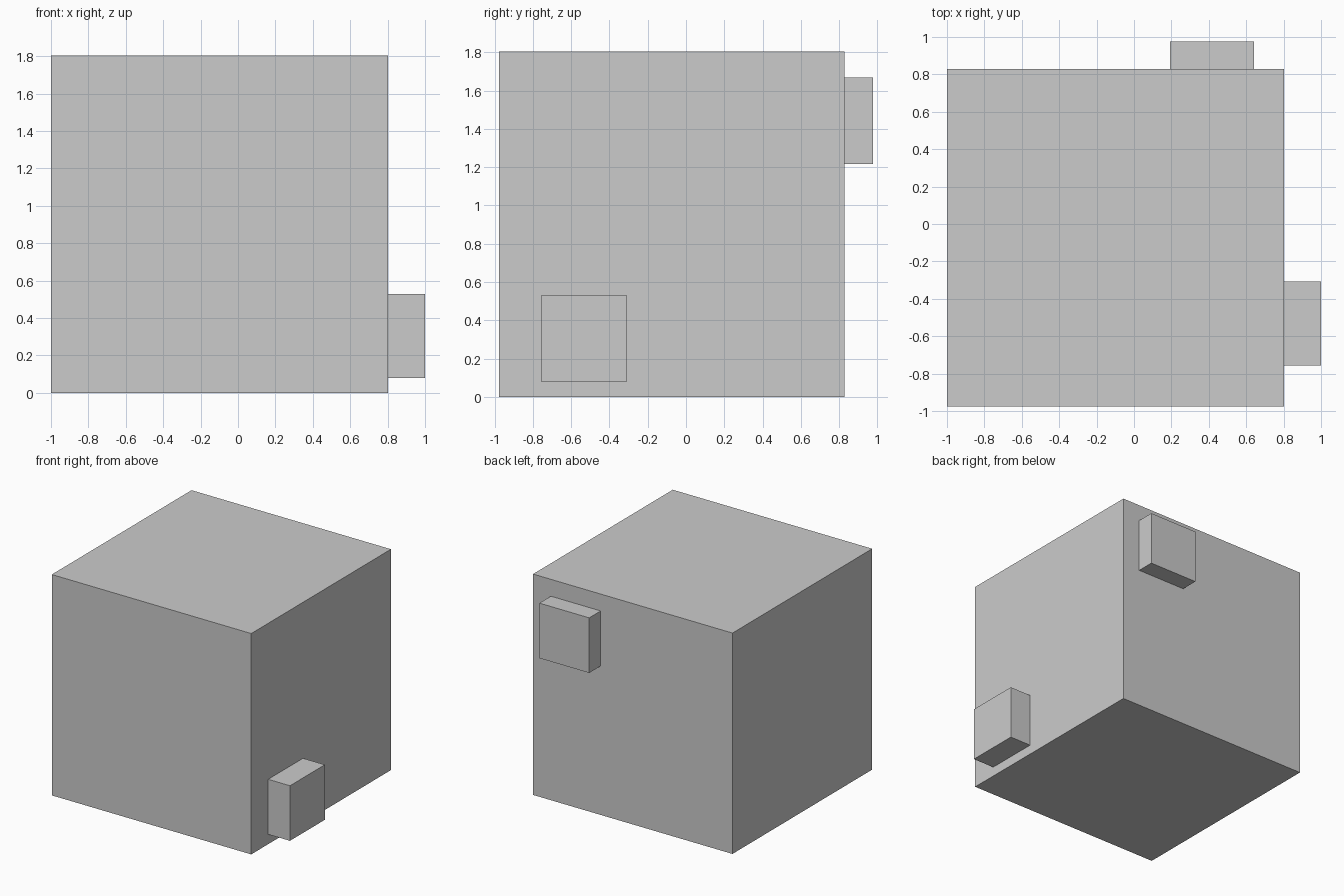
import bpy

if "Cube" in bpy.data.objects:
    bpy.data.objects.remove(bpy.data.objects["Cube"])


def box(name, lo, hi):
    """Axis-aligned box between two corners."""
    centre = [(a + b) / 2 for a, b in zip(lo, hi)]
    bpy.ops.mesh.primitive_cube_add(size=1, location=centre)
    obj = bpy.context.object
    obj.name = name
    obj.scale = [b - a for a, b in zip(lo, hi)]
    bpy.ops.object.transform_apply(location=False, rotation=False, scale=True)
    return obj


# Large main cube
box("main_block", (-1.0, -0.976, 0.0), (0.803, 0.828, 1.805))

# Small cubes sunk into the right and back faces
S = 0.45
box("right_block", (1.0 - S, -0.757, 0.08), (1.0, -0.757 + S, 0.08 + S))
box("back_block", (0.192, 0.976 - S, 1.217), (0.192 + S, 0.976, 1.217 + S))
